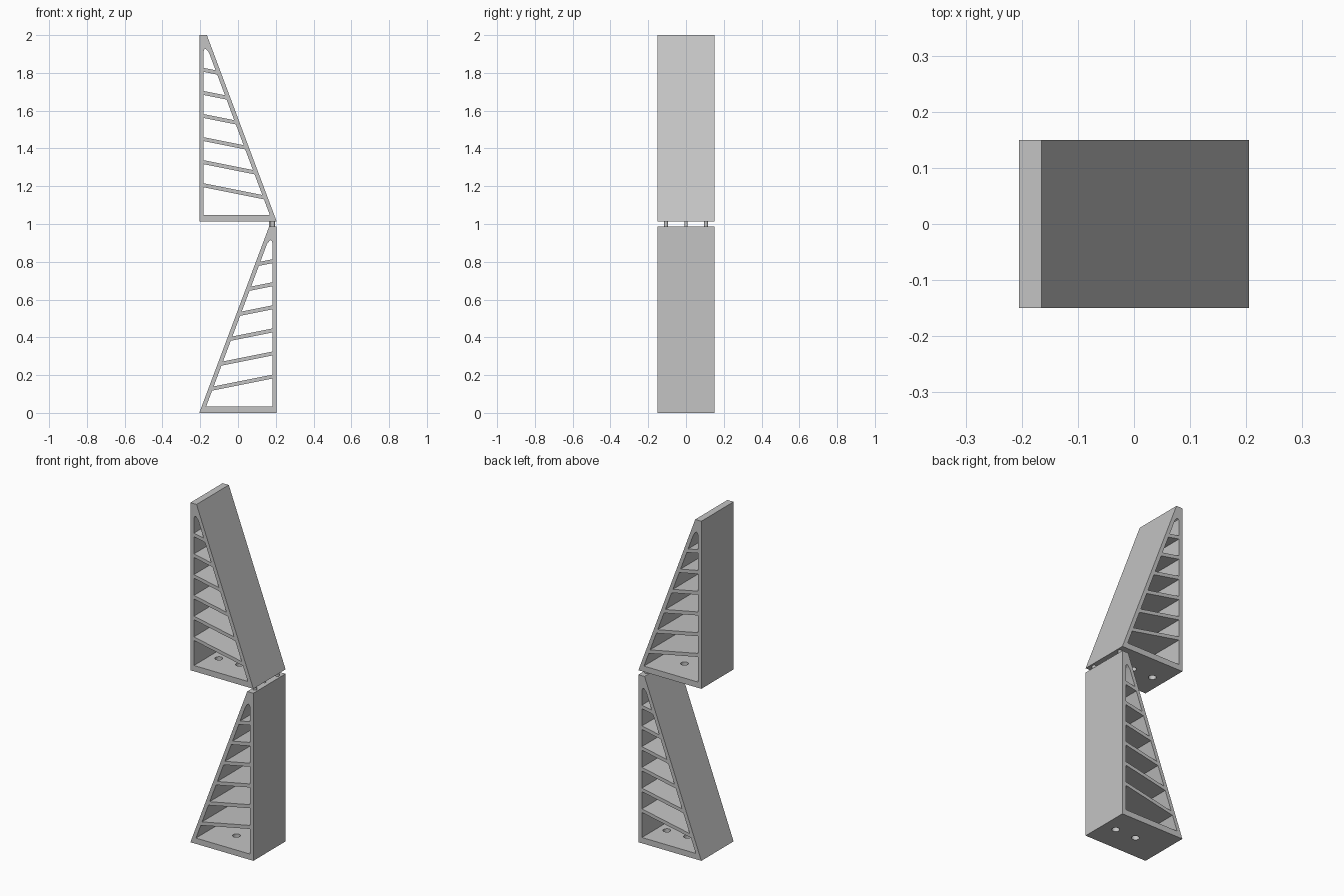
import bpy, bmesh
from mathutils import Matrix, Vector

cube = bpy.data.objects.get("Cube")
if cube:
    bpy.data.objects.remove(cube, do_unlink=True)

# One plain grey for everything
grey = bpy.data.materials.new("plain grey")
grey.use_nodes = True
grey.diffuse_color = (0.55, 0.55, 0.55, 1)
grey.node_tree.nodes["Principled BSDF"].inputs["Base Color"].default_value = (0.55, 0.55, 0.55, 1)

HALF_X, HALF_Y, HEIGHT = 0.205, 0.15, 0.987
TOP_X = 0.165                      # where the sloped wall meets the top
WALL, FLOOR = 0.182, 0.034         # inner side of upright wall, top of floor
RUN = (TOP_X + HALF_X) / HEIGHT    # sideways run of the slope per unit height
INNER = -HALF_X + 0.0235           # inner side of the sloped wall at z = 0
TILT, SLAT = 0.2, 0.021            # slat slope and thickness


def prism(bm, points, half):
    """Extrude an x-z outline along y."""
    face = bm.faces.new([bm.verts.new((x, -half, z)) for x, z in points])
    ext = bmesh.ops.extrude_face_region(bm, geom=[face])
    verts = [v for v in ext["geom"] if isinstance(v, bmesh.types.BMVert)]
    bmesh.ops.translate(bm, verts=verts, vec=Vector((0, 2 * half, 0)))


def cylinder(bm, x, y, z, radius, depth):
    bmesh.ops.create_cone(bm, cap_ends=True, segments=24, radius1=radius, radius2=radius,
                          depth=depth, matrix=Matrix.Translation((x, y, z)))


def finish(bm, name):
    bmesh.ops.recalc_face_normals(bm, faces=bm.faces[:])
    mesh = bpy.data.meshes.new(name)
    bm.to_mesh(mesh)
    bm.free()
    mesh.materials.append(grey)
    ob = bpy.data.objects.new(name, mesh)
    bpy.context.collection.objects.link(ob)
    return ob


def cut(ob, bm):
    """Subtract a temporary solid from an object."""
    cutter = finish(bm, "cutter")
    cutter.hide_render = True
    mod = ob.modifiers.new("cut", 'BOOLEAN')
    mod.operation, mod.solver, mod.object = 'DIFFERENCE', 'EXACT', cutter
    bpy.context.view_layer.objects.active = ob
    bpy.ops.object.modifier_apply(modifier=mod.name)
    bpy.data.objects.remove(cutter, do_unlink=True)


def slope_point(z):
    return (INNER + RUN * z, z)


def line_ends(z):
    """Sloped-wall end and upright-wall end of a slat edge meeting the upright wall at z."""
    left = (z - TILT * (WALL - INNER)) / (1 - TILT * RUN)
    return slope_point(left), (WALL, z)


def wedge(name, side, base):
    def place(points):
        return [(side * x, base + z) for x, z in points]

    # Solid wedge outline
    bm = bmesh.new()
    prism(bm, place([(-HALF_X, 0), (HALF_X, 0), (HALF_X, HEIGHT), (TOP_X, HEIGHT)]), HALF_Y)
    ob = finish(bm, name)

    # Open bays between the tilted slats
    bm = bmesh.new()
    low = (slope_point(FLOOR), (WALL, FLOOR))
    for i in range(6):
        z = 0.192 + 0.1222 * i
        high = line_ends(z - SLAT / 2)
        prism(bm, place([low[0], low[1], high[1], high[0]]), HALF_Y + 0.1)
        low = line_ends(z + SLAT / 2)
    # Rounded tip bay
    tip = [(WALL, 0.9), (0.179, 0.911), (0.173, 0.915), (0.167, 0.911)]
    prism(bm, place([low[0], low[1]] + tip + [slope_point(0.895)]), HALF_Y + 0.1)
    cut(ob, bm)

    # Screw holes through the floor
    bm = bmesh.new()
    for x in (-0.01, 0.125):
        cylinder(bm, side * x, 0, base + FLOOR / 2, 0.021, FLOOR + 0.03)
    cut(ob, bm)

    bpy.ops.object.select_all(action='DESELECT')
    ob.select_set(True)
    bpy.context.view_layer.objects.active = ob
    bpy.ops.object.shade_smooth_by_angle()


wedge("lower_wedge", 1, 0)
wedge("upper_wedge", -1, 2 - HEIGHT)

# Small pins joining the two wedges
for label, x, y, r in (("front", 0.184, -0.105, 0.011), ("middle", 0.173, 0, 0.009),
                       ("back", 0.184, 0.105, 0.011)):
    bm = bmesh.new()
    cylinder(bm, x, y, 1, r, 2 - 2 * HEIGHT + 0.002)
    finish(bm, label + "_joining_pin")
